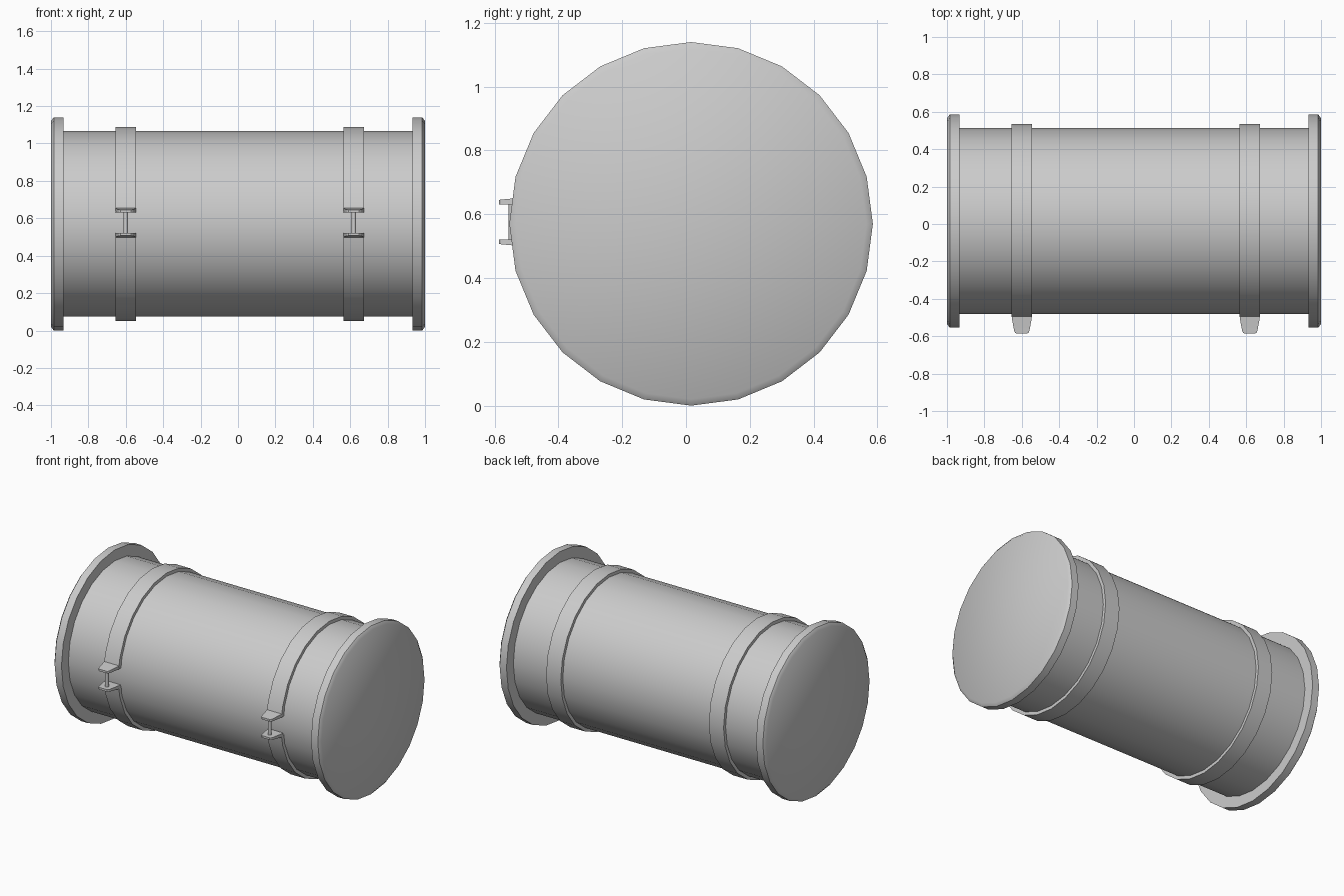
import bpy, math

if "Cube" in bpy.data.objects:
    bpy.data.objects.remove(bpy.data.objects["Cube"])

YC, ZC = 0.016, 0.57   # drum axis position
SIDES = 24


def make_object(name, verts, faces, angle=30):
    mesh = bpy.data.meshes.new(name)
    mesh.from_pydata(verts, [], faces)
    mesh.validate()
    obj = bpy.data.objects.new(name, mesh)
    bpy.context.collection.objects.link(obj)
    bpy.ops.object.select_all(action='DESELECT')
    obj.select_set(True)
    bpy.context.view_layer.objects.active = obj
    bpy.ops.object.mode_set(mode='EDIT')
    bpy.ops.mesh.select_all(action='SELECT')
    bpy.ops.mesh.normals_make_consistent(inside=False)
    bpy.ops.object.mode_set(mode='OBJECT')
    bpy.ops.object.shade_smooth_by_angle(angle=math.radians(angle))
    return obj


def ring_points(x, r, angles):
    return [(x, YC + r * math.cos(a), ZC + r * math.sin(a)) for a in angles]


def lathe(name, profile, angle=30):
    """Closed solid of revolution around the x axis from (x, radius) points."""
    angles = [2 * math.pi * i / SIDES for i in range(SIDES)]
    verts, faces = [], []
    for x, r in profile:
        verts += ring_points(x, r, angles)
    for k in range(len(profile) - 1):
        for i in range(SIDES):
            j = (i + 1) % SIDES
            a, b = k * SIDES, (k + 1) * SIDES
            faces.append((a + i, a + j, b + j, b + i))
    last = (len(profile) - 1) * SIDES
    faces += [tuple(range(SIDES)), tuple(range(last, last + SIDES))]
    return make_object(name, verts, faces, angle)


def split_band(name, x):
    """Clamp band with an opening at the front (-y)."""
    gap = 7.2
    degs = [-180 + gap] + [-165 + 15 * i for i in range(23)] + [180 - gap]
    angles = [math.radians(d) for d in degs]
    n, w = len(angles), 0.055
    section = [(x - w, 0.485), (x - w, 0.518), (x + w, 0.518), (x + w, 0.485)]
    verts, faces = [], []
    for px, r in section:
        verts += ring_points(px, r, angles)
    for k in range(4):
        a, b = k * n, ((k + 1) % 4) * n
        faces += [(a + i, a + i + 1, b + i + 1, b + i) for i in range(n - 1)]
    faces += [tuple(k * n for k in range(4)), tuple(k * n + n - 1 for k in range(4))]
    return make_object(name, verts, faces)


def lug(name, x, z_inner, sign):
    """Tapered clamp ear, thinner at the tip."""
    half = [(-0.48, 0.055, 0.025), (-0.505, 0.053, 0.022), (-0.57, 0.041, 0.016),
            (-0.58, 0.037, 0.015), (-0.586, 0.029, 0.014)]
    outline = [(x - w, y, t) for y, w, t in half]
    outline += [(x + w, y, t) for y, w, t in reversed(half)]
    n = len(outline)
    verts = [(px, y, z_inner) for px, y, t in outline]
    verts += [(px, y, z_inner + sign * t) for px, y, t in outline]
    faces = []
    for i in range(n):
        j = (i + 1) % n
        faces.append((i, j, n + j, n + i))
    for base in (0, n):   # strips across the ear
        for i in range(n // 2 - 1):
            faces.append((base + i, base + i + 1, base + n - 2 - i, base + n - 1 - i))
    return make_object(name, verts, faces)


# Drum body
lathe("drum_body", [(-0.95, 0.496), (0.95, 0.496)])

# End caps with a small bevel on the outer rim
for side, s in (("left", -1), ("right", 1)):
    lathe(side + "_end_cap",
          [(s * 0.934, 0.57), (s * 0.985, 0.57), (s * 1.0, 0.55)], 40)

# Clamp bands with ears and a tightening bolt
for side, x in (("left", -0.6), ("right", 0.619)):
    split_band(side + "_clamp_band", x)
    lug(side + "_upper_lug", x, 0.631, 1)
    lug(side + "_lower_lug", x, 0.521, -1)
    bpy.ops.mesh.primitive_cylinder_add(vertices=12, radius=0.012, depth=0.12,
                                        location=(x, -0.545, 0.576))
    bolt = bpy.context.object
    bolt.name = side + "_clamp_bolt"
    bpy.ops.object.shade_smooth_by_angle(angle=math.radians(40))
